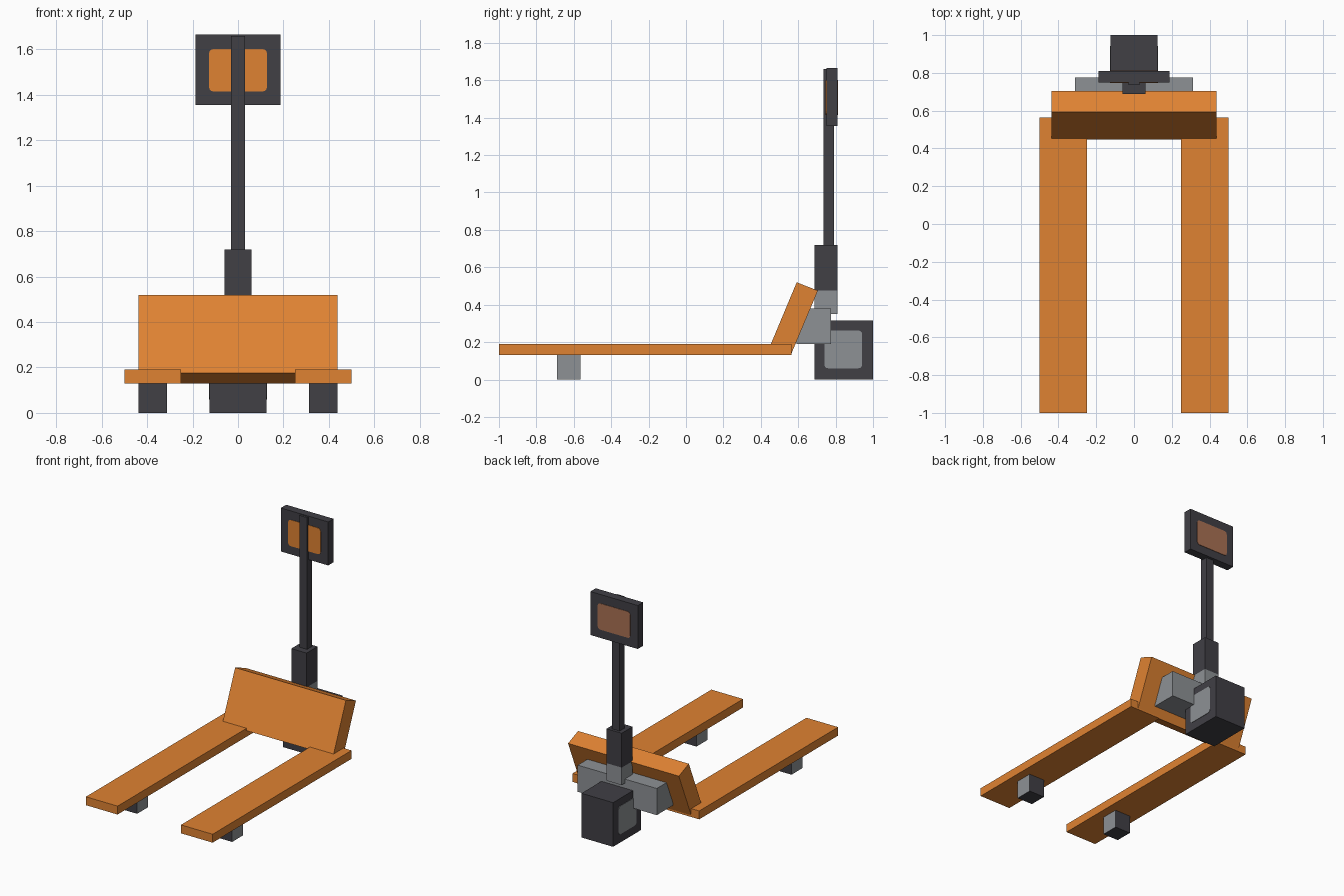
import bpy, bmesh, math

cube = bpy.data.objects.get("Cube")
if cube:
    bpy.data.objects.remove(cube, do_unlink=True)


def make_material(name, rgb):
    m = bpy.data.materials.new(name)
    m.use_nodes = True
    m.diffuse_color = (*rgb, 1)
    m.node_tree.nodes["Principled BSDF"].inputs["Base Color"].default_value = (*rgb, 1)
    return m


ORANGE = make_material("orange paint", (0.74, 0.225, 0.032))
DARK = make_material("charcoal", (0.052, 0.050, 0.060))
GREY = make_material("steel grey", (0.27, 0.285, 0.30))
BROWN = make_material("dusty copper", (0.40, 0.165, 0.088))


def finish(name, bm, *mats):
    bmesh.ops.recalc_face_normals(bm, faces=bm.faces)
    me = bpy.data.meshes.new(name)
    bm.to_mesh(me)
    bm.free()
    for m in mats:
        me.materials.append(m)
    ob = bpy.data.objects.new(name, me)
    bpy.context.collection.objects.link(ob)
    return ob


def prism(name, points, offset, *mats):
    """Extrude a flat polygon along an offset vector."""
    bm = bmesh.new()
    face = bm.faces.new([bm.verts.new(p) for p in points])
    new = bmesh.ops.extrude_face_region(bm, geom=[face])["geom"]
    bmesh.ops.translate(bm, vec=offset, verts=[v for v in new if isinstance(v, bmesh.types.BMVert)])
    return finish(name, bm, *mats)


def box(name, x, y, z, *mats):
    pts = [(x[0], y[0], z[0]), (x[1], y[0], z[0]), (x[1], y[1], z[0]), (x[0], y[1], z[0])]
    return prism(name, pts, (0, 0, z[1] - z[0]), *mats)


def rounded(u, v, r=0.02, steps=3):
    """Outline of a rounded rectangle."""
    pts = []
    corners = [(u[1] - r, v[1] - r), (u[0] + r, v[1] - r), (u[0] + r, v[0] + r), (u[1] - r, v[0] + r)]
    for i, (cu, cv) in enumerate(corners):
        for k in range(steps + 1):
            a = math.pi / 2 * (i + k / steps)
            pts.append((cu + r * math.cos(a), cv + r * math.sin(a)))
    return pts


# Forks and their load wheels
for side, s in (("left", 1), ("right", -1)):
    box(f"{side}_fork", sorted((s * 0.25, s * 0.5)), (-1, 0.565), (0.13, 0.19), ORANGE)
    wheel = box(f"{side}_load_wheel", sorted((s * 0.313, s * 0.437)), (-0.69, -0.565), (0, 0.13), DARK, GREY)
    for p in wheel.data.polygons:
        p.material_index = int(abs(p.normal.x) > 0.5)

# Sloped backrest
prism("backrest", [(-0.437, y, z) for y, z in
                   ((0.448, 0.176), (0.56, 0.13), (0.705, 0.475), (0.592, 0.52))], (0.874, 0, 0), ORANGE)

# Chassis bracket and drive unit
box("bracket", (-0.312, 0.312), (0.59, 0.775), (0.19, 0.38), GREY)
box("drive_unit", (-0.125, 0.125), (0.687, 1.0), (0, 0.315), DARK)
for side, s in (("left", 1), ("right", -1)):
    prism(f"{side}_drive_cover", [(s * 0.122, u, v) for u, v in rounded((0.74, 0.942), (0.06, 0.262))],
          (s * 0.006, 0, 0), GREY)

# Tiller column, pole and head
box("column_foot", (-0.06, 0.06), (0.687, 0.81), (0.35, 0.475), GREY)
box("column", (-0.06, 0.06), (0.687, 0.81), (0.475, 0.72), DARK)
box("tiller_pole", (-0.03, 0.03), (0.735, 0.79), (0.72, 1.66), DARK)
box("tiller_head", (-0.187, 0.187), (0.75, 0.81), (1.355, 1.665), DARK)

# Panels on both faces of the head
outline = rounded((-0.128, 0.128), (1.415, 1.602))
prism("front_panel", [(u, 0.753, v) for u, v in outline], (0, -0.006, 0), ORANGE)
prism("back_panel", [(u, 0.807, v) for u, v in outline], (0, 0.006, 0), BROWN)
